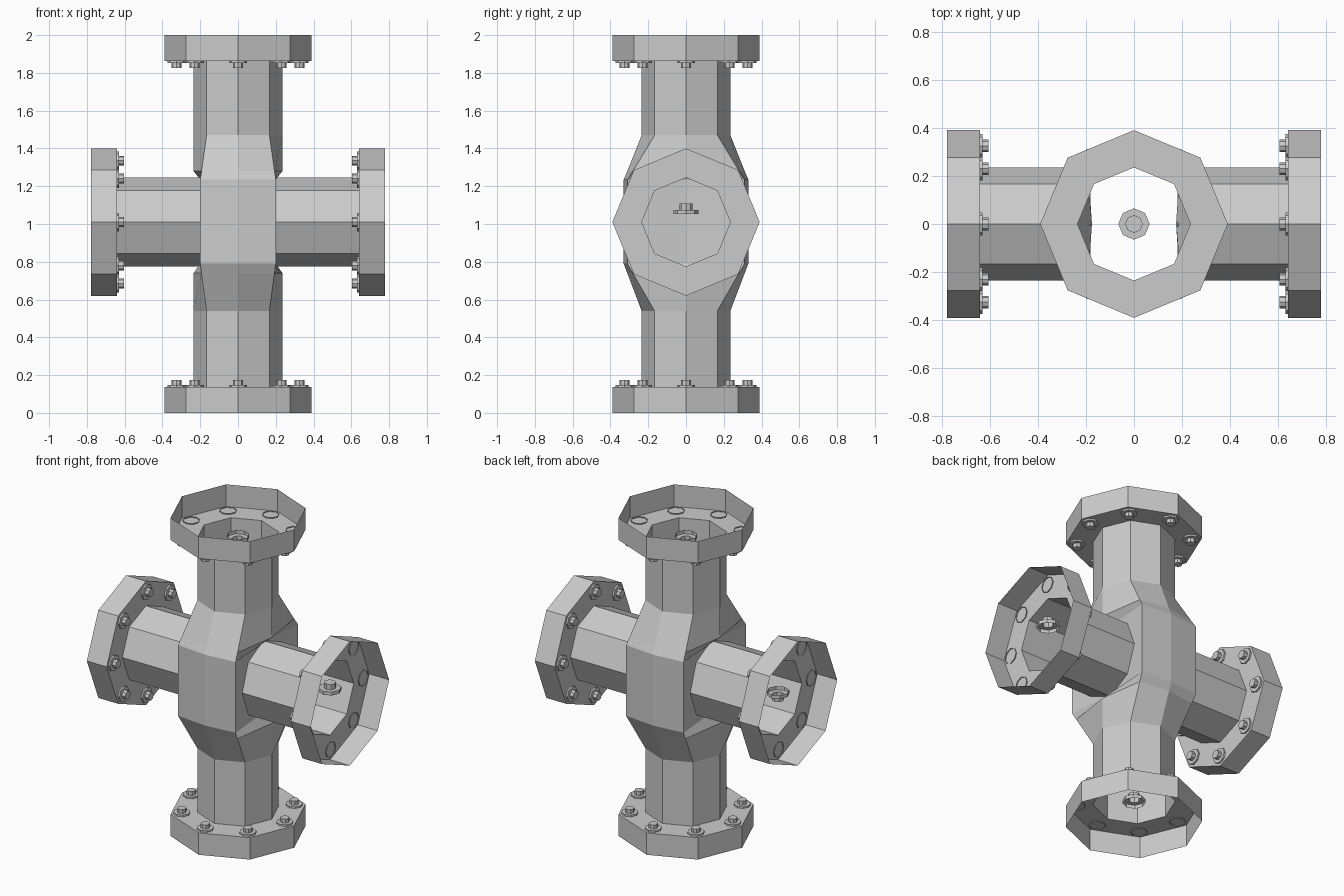
import bpy, bmesh, math
from mathutils import Matrix, Vector

if "Cube" in bpy.data.objects:
    bpy.data.objects.remove(bpy.data.objects["Cube"])

MID = 1.01      # height of the cross pipe
PIPE_R, FLANGE_R, DEPTH = 0.235, 0.39, 0.138


def octagon(r, z):
    return [Vector((r * math.cos(i * math.pi / 4), r * math.sin(i * math.pi / 4), z)) for i in range(8)]


def loft(name, rings, matrix=Matrix(), cap_end=False):
    """Skin a stack of rings with flat quads, open at the start."""
    bm = bmesh.new()
    loops = [[bm.verts.new(p) for p in ring] for ring in rings]
    for a, b in zip(loops, loops[1:]):
        n = len(a)
        for i in range(n):
            j = (i + 1) % n
            bm.faces.new((a[i], a[j], b[j], b[i]))
    if cap_end:
        bm.faces.new(loops[-1])
    bmesh.ops.recalc_face_normals(bm, faces=bm.faces)
    mesh = bpy.data.meshes.new(name)
    bm.to_mesh(mesh)
    bm.free()
    ob = bpy.data.objects.new(name, mesh)
    ob.matrix_world = matrix
    bpy.context.collection.objects.link(ob)
    return ob


def bolt(name, matrix):
    # washer plus head, open underneath
    loft(name, [octagon(0.065, 0), octagon(0.065, 0.022), octagon(0.035, 0.022),
                octagon(0.035, 0.055)], matrix, cap_end=True)


def flange(name, matrix):
    # open cup: outer rim and annular plate, ringed with eight bolts
    loft(name, [octagon(FLANGE_R, 0), octagon(FLANGE_R, DEPTH), octagon(PIPE_R, DEPTH)], matrix)
    for i in range(8):
        place = (Matrix.Rotation(i * math.pi / 4, 4, 'Z')
                 @ Matrix.Translation((0.325, 0, DEPTH - 0.006)) @ Matrix.Scale(0.75, 4))
        bolt(name + "_bolt", matrix @ place)


# Vertical pipe: bulged toward front and back, flattened where the side pipes join
def swollen(z, t, side):
    ring = octagon(PIPE_R, z)
    wide = [(side, 0), (0.2, 0.31), (0, 0.33), (-0.2, 0.31),
            (-side, 0), (-0.2, -0.31), (0, -0.33), (0.2, -0.31)]
    for i, (p, w) in enumerate(zip(ring, wide)):
        target = Vector((w[0], w[1], z))
        ring[i] = target if i % 4 == 0 else p.lerp(target, t)
    return ring


loft("vertical_pipe", [
    octagon(PIPE_R, DEPTH), octagon(PIPE_R, 0.54),
    swollen(0.74, 0.8, PIPE_R), swollen(0.79, 1, 0.175),
    swollen(1.235, 1, 0.175), swollen(1.28, 0.8, PIPE_R),
    octagon(PIPE_R, 1.47), octagon(PIPE_R, 2 - DEPTH)])

flip = Matrix.Rotation(math.pi, 4, 'X')
flange("bottom_flange", Matrix())
flange("top_flange", Matrix.Translation((0, 0, 2)) @ flip)
bolt("bottom_centre_bolt", Matrix.Translation((0, 0, DEPTH)))
bolt("top_centre_bolt", Matrix.Translation((0, 0, 2 - DEPTH)) @ flip)

# Side pipes with their flanges and loose centre bolts
for name, s in (("right", 1), ("left", -1)):
    frame = Matrix.Translation((s * 0.778, 0, MID)) @ Matrix.Rotation(-s * math.pi / 2, 4, 'Y')
    flange(name + "_flange", frame)
    loft(name + "_pipe", [octagon(PIPE_R, DEPTH), octagon(PIPE_R, 0.778 - 0.18)], frame)
    bolt(name + "_centre_bolt",
         Matrix.Translation((s * 0.64, 0, 1.053)) @ (Matrix() if s > 0 else flip))
